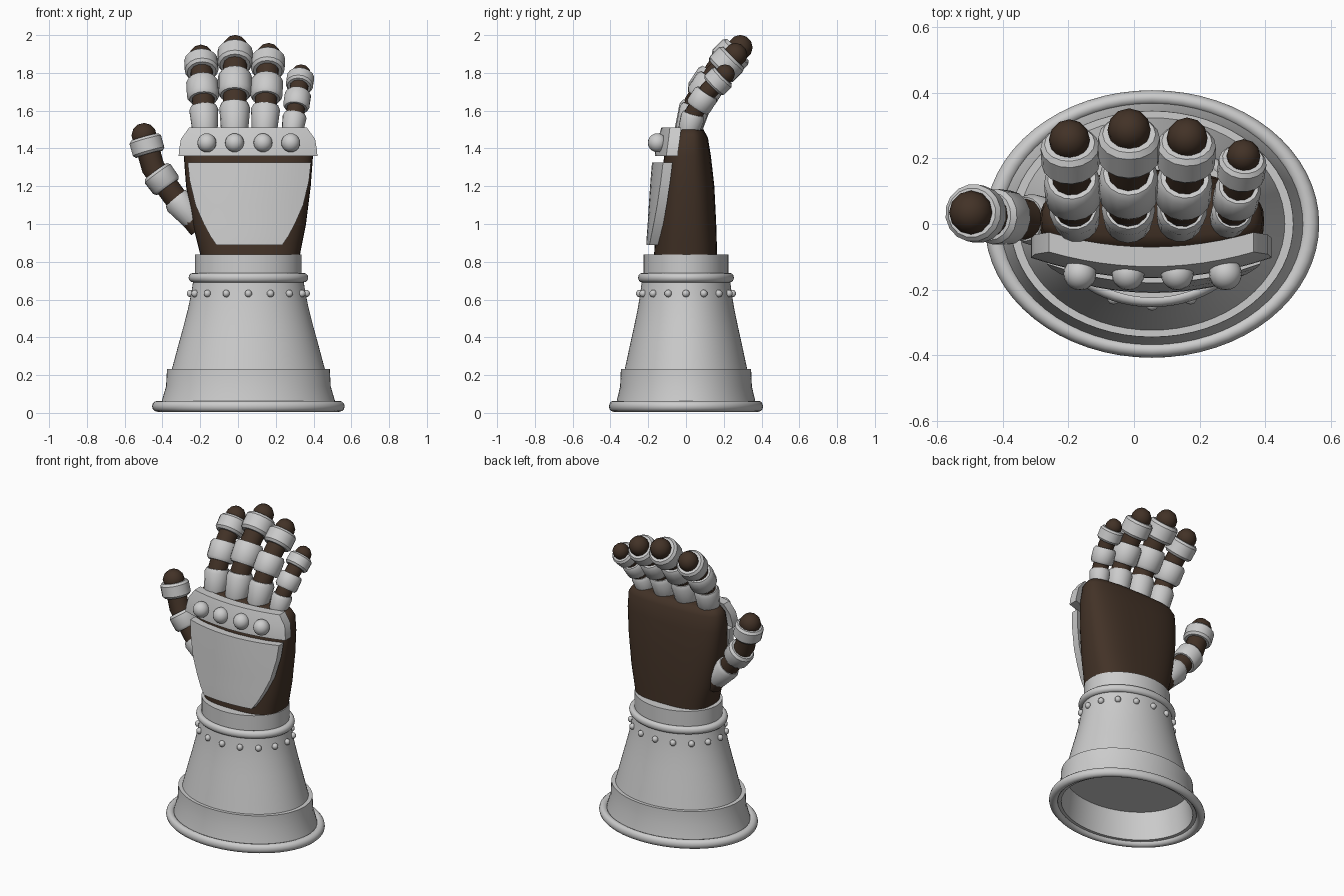
import bpy, bmesh
from math import sin, cos, pi, radians
from mathutils import Vector

if "Cube" in bpy.data.objects:
    bpy.data.objects.remove(bpy.data.objects["Cube"])

leather = bpy.data.materials.new("brown_leather")
leather.diffuse_color = (0.055, 0.032, 0.02, 1)
leather.use_nodes = True
leather.node_tree.nodes["Principled BSDF"].inputs["Base Color"].default_value = leather.diffuse_color
CX = 0.055  # centre line of the cuff


def finish(ob, mat=None, angle=35):
    if mat:
        ob.data.materials.append(mat)
    bpy.ops.object.select_all(action='DESELECT')
    ob.select_set(True)
    bpy.context.view_layer.objects.active = ob
    bpy.ops.object.shade_smooth_by_angle(angle=radians(angle))
    return ob


def loft(name, rings, mat=None, angle=35):
    """Skin a list of equal-length point rings and cap both ends."""
    bm = bmesh.new()
    vs = [[bm.verts.new(p) for p in r] for r in rings]
    n = len(rings[0])
    for a, b in zip(vs, vs[1:]):
        for i in range(n):
            j = (i + 1) % n
            bm.faces.new((a[i], a[j], b[j], b[i]))
    bm.faces.new(vs[0])
    bm.faces.new(vs[-1])
    bmesh.ops.recalc_face_normals(bm, faces=bm.faces)
    me = bpy.data.meshes.new(name)
    bm.to_mesh(me)
    bm.free()
    ob = bpy.data.objects.new(name, me)
    bpy.context.collection.objects.link(ob)
    return finish(ob, mat, angle)


def lathe(name, profile, n, origin, axis=(0, 0, 1), sy=1, mat=None):
    """Revolve (radius, height) pairs around an axis."""
    q = Vector(axis).to_track_quat('Z', 'Y')
    rings = [[Vector(origin) + q @ Vector((r * cos(2 * pi * i / n), sy * r * sin(2 * pi * i / n), h))
              for i in range(n)] for r, h in profile]
    return loft(name, rings, mat)


def ball(name, p, r, mat=None, seg=16):
    bpy.ops.mesh.primitive_uv_sphere_add(segments=seg, ring_count=seg // 2, radius=r, location=p)
    ob = bpy.context.object
    ob.name = name
    return finish(ob, mat, 60)


def ring(name, z, R, r):
    bpy.ops.mesh.primitive_torus_add(major_radius=R, minor_radius=r, major_segments=64,
                                     minor_segments=12, location=(CX, 0, z))
    ob = bpy.context.object
    ob.name = name
    ob.scale = (1, 0.8, 1)
    finish(ob, None, 60)


# cuff: flared elliptical sleeve, open at the bottom
lathe("cuff", [(0.02, 0.21), (0.405, 0.21), (0.43, 0.03), (0.465, 0.03), (0.458, 0.065), (0.436, 0.14),
               (0.431, 0.232), (0.405, 0.232), (0.388, 0.295), (0.368, 0.37), (0.343, 0.46), (0.32, 0.55),
               (0.303, 0.63), (0.292, 0.70), (0.282, 0.70), (0.282, 0.838), (0.02, 0.838)],
      64, (CX, 0, 0), sy=0.8)
ring("cuff_rim", 0.035, 0.481, 0.029)
ring("wrist_ring", 0.716, 0.292, 0.025)
for i in range(16):
    a = i * pi / 8
    ball("cuff_rivet", (CX + 0.307 * cos(a), 0.307 * 0.8 * sin(a), 0.632), 0.02, seg=10)

# palm: rounded sections (z, x min, x max, y min, y max)
palm = []
for z, x0, x1, y0, y1 in [(0.82, -0.195, 0.325, -0.17, 0.165), (0.9, -0.215, 0.34, -0.165, 0.163),
                          (1.0, -0.24, 0.36, -0.158, 0.16), (1.2, -0.275, 0.385, -0.14, 0.15),
                          (1.36, -0.287, 0.397, -0.115, 0.132), (1.46, -0.282, 0.392, -0.085, 0.115),
                          (1.495, -0.26, 0.37, -0.06, 0.095), (1.505, -0.22, 0.33, -0.035, 0.07)]:
    sec = []
    for i in range(40):
        c, s = cos(2 * pi * i / 40), sin(2 * pi * i / 40)
        px = abs(c) ** 0.7 * (1 if c > 0 else -1)
        py = abs(s) ** 0.7 * (1 if s > 0 else -1)
        sec.append(((x0 + x1) / 2 + px * (x1 - x0) / 2, (y0 + y1) / 2 + py * (y1 - y0) / 2, z))
    palm.append(sec)
loft("palm", palm, leather, 50)


def bowed_plate(name, rows, cx, bow, thick):
    """Plate curved around the hand; rows are (z, half width, front y)."""
    rings = []
    for z, hw, y in rows:
        front = [(cx + hw * t / 6, y + bow * (hw * t / 6 / 0.33) ** 2, z) for t in range(-6, 7)]
        rings.append(front + [(x, yy + thick, z) for x, yy, _ in reversed(front)])
    loft(name, rings, None, 30)


# armour on the back of the hand
bowed_plate("hand_plate", [(0.89, 0.175, -0.21), (0.935, 0.206, -0.208), (1.0, 0.241, -0.203),
                           (1.1, 0.285, -0.197), (1.23, 0.316, -0.188), (1.325, 0.326, -0.18)],
            0.06, 0.06, 0.05)
bowed_plate("knuckle_plate", [(1.36, 0.367, -0.165), (1.385, 0.366, -0.163), (1.45, 0.355, -0.15),
                              (1.51, 0.312, -0.13)], 0.053, 0.05, 0.06)
for x in (-0.165, -0.018, 0.132, 0.279):
    ball("knuckle_stud", (x, -0.152, 1.43), 0.05, seg=20)


def digit(name, pts, bands, r, tip_r):
    """Leather core along pts, armour bands as (start, end, radius, radius), round tip."""
    cu = bpy.data.curves.new(name, 'CURVE')
    cu.dimensions = '3D'
    cu.bevel_depth = r
    cu.bevel_resolution = 4
    cu.use_fill_caps = True
    sp = cu.splines.new('POLY')
    sp.points.add(len(pts) - 1)
    for p, co in zip(sp.points, pts):
        p.co = (*co, 1)
    ob = bpy.data.objects.new(name, cu)
    bpy.context.collection.objects.link(ob)
    bpy.ops.object.select_all(action='DESELECT')
    ob.select_set(True)
    bpy.context.view_layer.objects.active = ob
    bpy.ops.object.convert(target='MESH')
    finish(bpy.context.object, leather, 50)
    ball(name + "_tip", pts[-1], tip_r, leather, 12)
    for a, b, r0, r1 in bands:
        d = b - a
        L = d.length
        lathe(name + "_band", [(r0 * 0.86, 0), (r0, L * 0.15), (r1, L * 0.85), (r1 * 0.86, L)], 16, a, d)


# four fingers curling back: base x, tip x, base z, length scale, thickness scale
for name, x0, x1, z0, s, w in [("index_finger", -0.175, -0.197, 1.5, 0.89, 0.95),
                               ("middle_finger", -0.018, -0.015, 1.5, 1.0, 1.0),
                               ("ring_finger", 0.14, 0.162, 1.5, 0.91, 0.95),
                               ("little_finger", 0.287, 0.334, 1.485, 0.71, 0.78)]:
    J = [Vector((x0 + (x1 - x0) * h / 0.435, 0.012 + y * s, z0 + h * s))
         for y, h in [(-0.01, -0.06), (0, 0), (0.04, 0.14), (0.15, 0.31), (0.275, 0.435)]]
    digit(name, J, [(J[1].lerp(J[2], -0.2), J[2], 0.072 * w, 0.082 * w),
                    (J[2].lerp(J[3], 0.24), J[2].lerp(J[3], 0.92), 0.09 * w, 0.09 * w),
                    (J[3].lerp(J[4], 0.26), J[3].lerp(J[4], 0.9), 0.094 * w, 0.094 * w)],
          0.063 * w, 0.066 * w)

# thumb
T = [Vector(p) for p in [(-0.2, 0.01, 0.98), (-0.34, 0.015, 1.15), (-0.45, 0.025, 1.3), (-0.497, 0.035, 1.468)]]
digit("thumb", T, [(T[0].lerp(T[1], 0.15), T[0].lerp(T[1], 0.93), 0.062, 0.078),
                   (T[1].lerp(T[2], 0.3), T[1].lerp(T[2], 0.86), 0.083, 0.085),
                   (T[2].lerp(T[3], 0.42), T[2].lerp(T[3], 0.95), 0.088, 0.088)], 0.062, 0.067)
